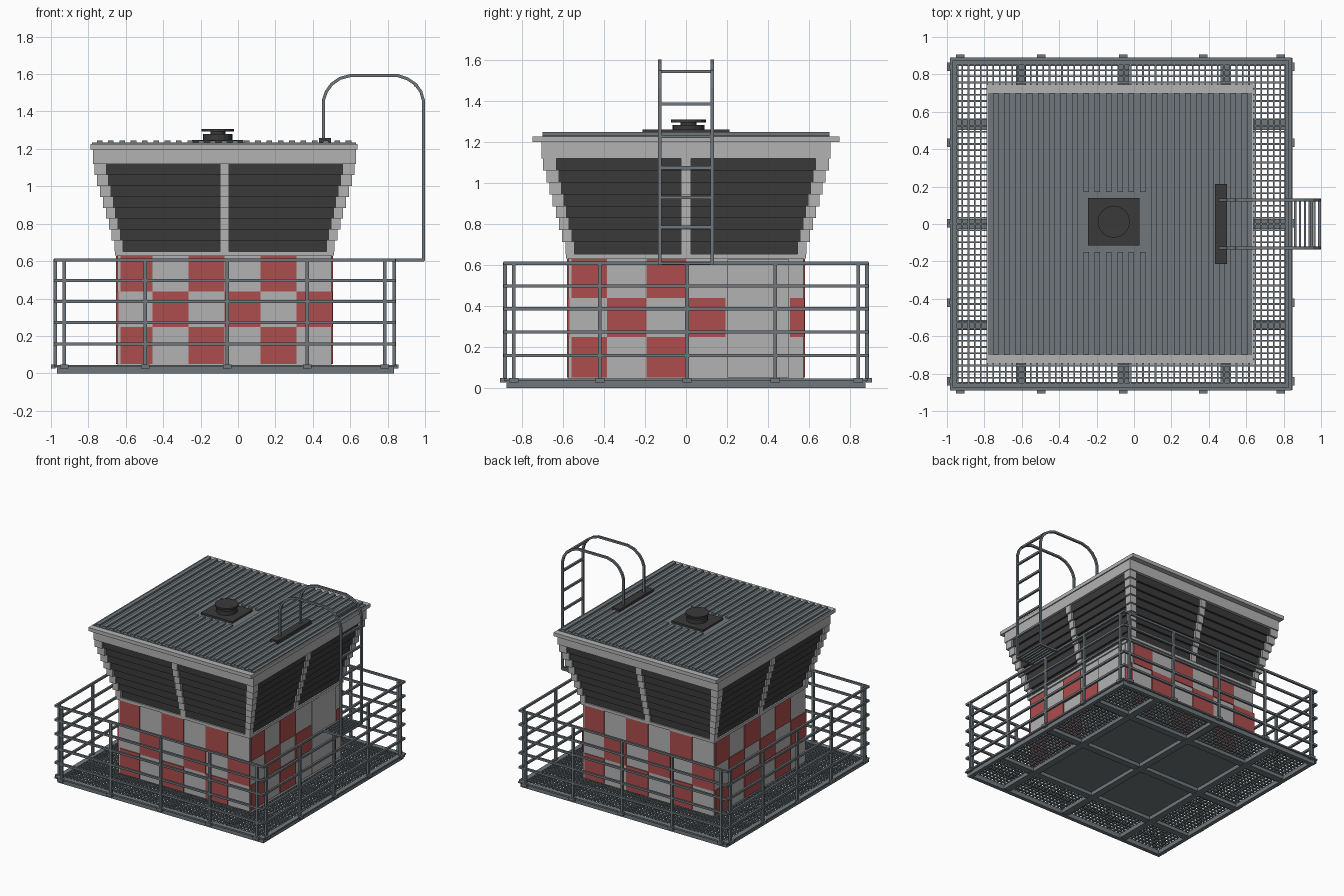
import bpy, bmesh, math
from mathutils import Matrix, Vector

if "Cube" in bpy.data.objects:
    bpy.data.objects.remove(bpy.data.objects["Cube"])

CX = -0.072  # centre of tower in x


def mat(name, r, g, b):
    m = bpy.data.materials.new(name)
    m.diffuse_color = (r, g, b, 1)
    m.use_nodes = True
    m.node_tree.nodes["Principled BSDF"].inputs["Base Color"].default_value = m.diffuse_color
    return m


LIGHT = mat("light grey paint", 0.45, 0.45, 0.45)
RED = mat("red paint", 0.42, 0.075, 0.075)
DARK = mat("dark glass", 0.042, 0.042, 0.042)
METAL = mat("grey metal", 0.16, 0.185, 0.2)


class Part:
    """Collects boxes, bars and discs into one flat-shaded object."""
    def __init__(self, name, material):
        self.name, self.material, self.bm = name, material, bmesh.new()

    def box(self, x0, x1, y0, y1, z0, z1):
        m = Matrix.Translation(((x0 + x1) / 2, (y0 + y1) / 2, (z0 + z1) / 2)) \
            @ Matrix.Diagonal((x1 - x0, y1 - y0, z1 - z0, 1))
        bmesh.ops.create_cube(self.bm, size=1, matrix=m)

    def bar(self, p, q, w=0.016):
        p, q = Vector(p), Vector(q)
        d = q - p
        m = Matrix.Translation((p + q) / 2) @ d.to_track_quat('Z', 'Y').to_matrix().to_4x4() \
            @ Matrix.Diagonal((w, w, d.length + w * 0.5, 1))
        bmesh.ops.create_cube(self.bm, size=1, matrix=m)

    def disc(self, x, y, z0, z1, r, n=16):
        bmesh.ops.create_cone(self.bm, cap_ends=True, segments=n, radius1=r, radius2=r,
                              depth=z1 - z0, matrix=Matrix.Translation((x, y, (z0 + z1) / 2)))

    def done(self):
        me = bpy.data.meshes.new(self.name)
        self.bm.to_mesh(me)
        self.bm.free()
        me.materials.append(self.material)
        ob = bpy.data.objects.new(self.name, me)
        bpy.context.collection.objects.link(ob)
        return ob


# perforated floor, solid beneath the tower
X0, X1, Y = -0.985, 0.848, 0.888
floor = Part("perforated_floor", METAL)
bmesh.ops.create_grid(floor.bm, x_segments=55, y_segments=54, size=0.5,
                      matrix=Matrix.Translation(((X0 + X1) / 2, 0, 0.045))
                      @ Matrix.Diagonal((X1 - X0, 2 * Y, 1, 1)))
holes = []
for f in floor.bm.faces:
    c = f.calc_center_median()
    inside = X0 + 0.035 < c.x < X1 - 0.035 and abs(c.y) < Y - 0.035
    if inside and (abs(c.x - CX) > 0.575 or abs(c.y) > 0.575):
        holes.append(f)
bmesh.ops.inset_individual(floor.bm, faces=holes, thickness=0.006)
bmesh.ops.delete(floor.bm, geom=holes, context='FACES')
sol = floor.done().modifiers.new("thickness", 'SOLIDIFY')
sol.thickness, sol.offset = 0.012, -1

# frame and cross beams under the floor
p = Part("floor_beams", METAL)
A, B, C = -0.968, 0.835, 0.875
for s in (-1, 1):
    p.box(A, B, min(s * C, s * (C - 0.03)), max(s * C, s * (C - 0.03)), 0, 0.034)
p.box(A, A + 0.03, -C, C, 0, 0.034)
p.box(B - 0.03, B, -C, C, 0, 0.034)
for x in (-0.605, -0.055, 0.49):
    p.box(x - 0.027, x + 0.027, -C, C, 0.004, 0.034)
for y in (-0.54, 0, 0.53):
    p.box(A, B, y - 0.027, y + 0.027, 0.006, 0.034)
p.done()

# railing: five rails all round, posts and outer brackets
p = Part("railing", METAL)
RX0, RX1, RY, w = -0.977, 0.835, 0.882, 0.008
for z in (0.607, 0.496, 0.385, 0.272, 0.158):
    for s in (-1, 1):
        p.box(RX0 - w, RX1 + w, s * RY - w, s * RY + w, z - w, z + w)
    for x in (RX0, RX1):
        p.box(x - w, x + w, -RY, RY, z - w, z + w)
for x in (-0.928, -0.495, -0.058, 0.37, 0.785):
    for s in (-1, 1):
        p.box(x - 0.009, x + 0.009, s * RY - 0.009, s * RY + 0.009, 0.03, 0.612)
        p.box(x - 0.023, x + 0.023, s * 0.892 - 0.014, s * 0.892 + 0.014, 0.026, 0.048)
for y in (-0.84, -0.42, 0.005, 0.435, 0.84):
    for x, o in ((RX0, -0.01), (RX1, 0.01)):
        p.box(x - 0.009, x + 0.009, y - 0.009, y + 0.009, 0.03, 0.612)
        p.box(x + o - 0.012, x + o + 0.012, y - 0.023, y + 0.023, 0.026, 0.048)
p.done()

# lower walls
H = 0.572
p = Part("tower_walls", LIGHT)
p.box(CX - H, CX + H, -H, H, 0.045, 0.635)
p.done()

# red checker plates, running round the four walls
p = Part("red_checks", RED)
cell, zs = 0.1925, (0.05, 0.247, 0.438, 0.628)
for side in range(4):
    first = len(p.bm.verts)
    for c in range(6):
        for r in range(3):
            if (c + r) % 2 or (side == 1 and c == 4):
                continue
            a, b = -0.5775 + c * cell, -0.5775 + (c + 1) * cell
            if c == 0:
                a += 0.02
            if side == 1 and c == 5:
                a = 0.508
            p.box(a, b, -H - 0.007, -H + 0.004, zs[r], zs[r + 1])
    p.bm.verts.ensure_lookup_table()
    bmesh.ops.rotate(p.bm, verts=p.bm.verts[first:], cent=(0, 0, 0),
                     matrix=Matrix.Rotation(side * math.pi / 2, 3, 'Z'))
bmesh.ops.translate(p.bm, verts=p.bm.verts, vec=(CX, 0, 0))
p.done()

# door on the right wall
p = Part("door", LIGHT)
p.box(CX + H - 0.004, CX + H + 0.008, 0.203, 0.503, 0.05, 0.625)
p.done()

# flared cab: stepped glass, stepped corner posts and mullions
glass, frame = Part("cab_windows", DARK), Part("cab_frame", LIGHT)
N, ZB, ZT = 8, 0.652, 1.118
for i in range(N):
    t = i / (N - 1)
    z0, z1 = ZB + (ZT - ZB) * i / N, ZB + (ZT - ZB) * (i + 1) / N
    o = 0.588 + 0.108 * t
    g, pw = o - 0.014, 0.044 + 0.02 * t
    glass.box(CX - g, CX + g, -g, g, z0, z1)
    for sx in (-1, 1):
        x = CX + sx * (o - pw / 2)
        for sy in (-1, 1):
            y = sy * (o - pw / 2)
            frame.box(x - pw / 2, x + pw / 2, y - pw / 2, y + pw / 2, z0, z1)
        x, y = CX + sx * (o - 0.02), sx * (o - 0.02)
        frame.box(x - 0.02, x + 0.02, -0.025, 0.025, z0, z1)
        frame.box(CX - 0.025, CX + 0.025, y - 0.02, y + 0.02, z0, z1)
frame.box(CX - 0.585, CX + 0.585, -0.585, 0.585, 0.63, ZB)
frame.box(CX - 0.702, CX + 0.702, -0.705, 0.705, ZT, 1.2)
glass.done()
frame.done()

# roof slab and ribbed metal sheet
p = Part("roof_slab", LIGHT)
p.box(-0.788, 0.638, -0.747, 0.747, 1.198, 1.226)
p.done()
p = Part("ribbed_roof", METAL)
p.box(-0.78, 0.63, -0.7, 0.7, 1.22, 1.233)
for i in range(23):
    x = -0.74 + i * 0.0605
    if -0.31 < x < 0.09:  # ribs stop around the vent
        p.box(x - 0.015, x + 0.015, 0.17, 0.7, 1.23, 1.246)
        p.box(x - 0.015, x + 0.015, -0.7, -0.15, 1.23, 1.246)
    else:
        p.box(x - 0.015, x + 0.015, -0.7, 0.7, 1.23, 1.246)
p.done()

# roof vent with base plate
p = Part("roof_vent", DARK)
p.box(-0.245, 0.03, -0.115, 0.138, 1.23, 1.248)
p.disc(-0.108, 0.012, 1.245, 1.28, 0.078)
p.disc(-0.108, 0.012, 1.28, 1.296, 0.04)
p.disc(-0.108, 0.012, 1.294, 1.307, 0.086)
p.done()

# ladder foot on roof
p = Part("ladder_foot", DARK)
p.box(0.432, 0.496, -0.213, 0.213, 1.232, 1.258)
p.done()

# ladder: hooped rails, rungs and a small slatted step at the bottom
p = Part("ladder", METAL)
path = [(0.457, 1.25), (0.457, 1.46), (0.472, 1.505), (0.5, 1.545), (0.545, 1.577), (0.6, 1.592),
        (0.855, 1.592), (0.905, 1.575), (0.95, 1.545), (0.978, 1.505), (0.991, 1.46),
        (0.991, 0.607), (0.84, 0.607)]
for y in (-0.128, 0.128):
    for (xa, za), (xb, zb) in zip(path, path[1:]):
        p.bar((xa, y, za), (xb, y, zb))
for x, z in ((0.95, 1.542), (0.991, 1.383), (0.991, 1.225), (0.991, 1.073), (0.991, 0.928), (0.991, 0.783)):
    p.bar((x, -0.128, z), (x, 0.128, z))
for i in range(6):
    x = 0.862 + i * 0.0258
    p.bar((x, -0.128, 0.607), (x, 0.128, 0.607), 0.012)
p.done()
